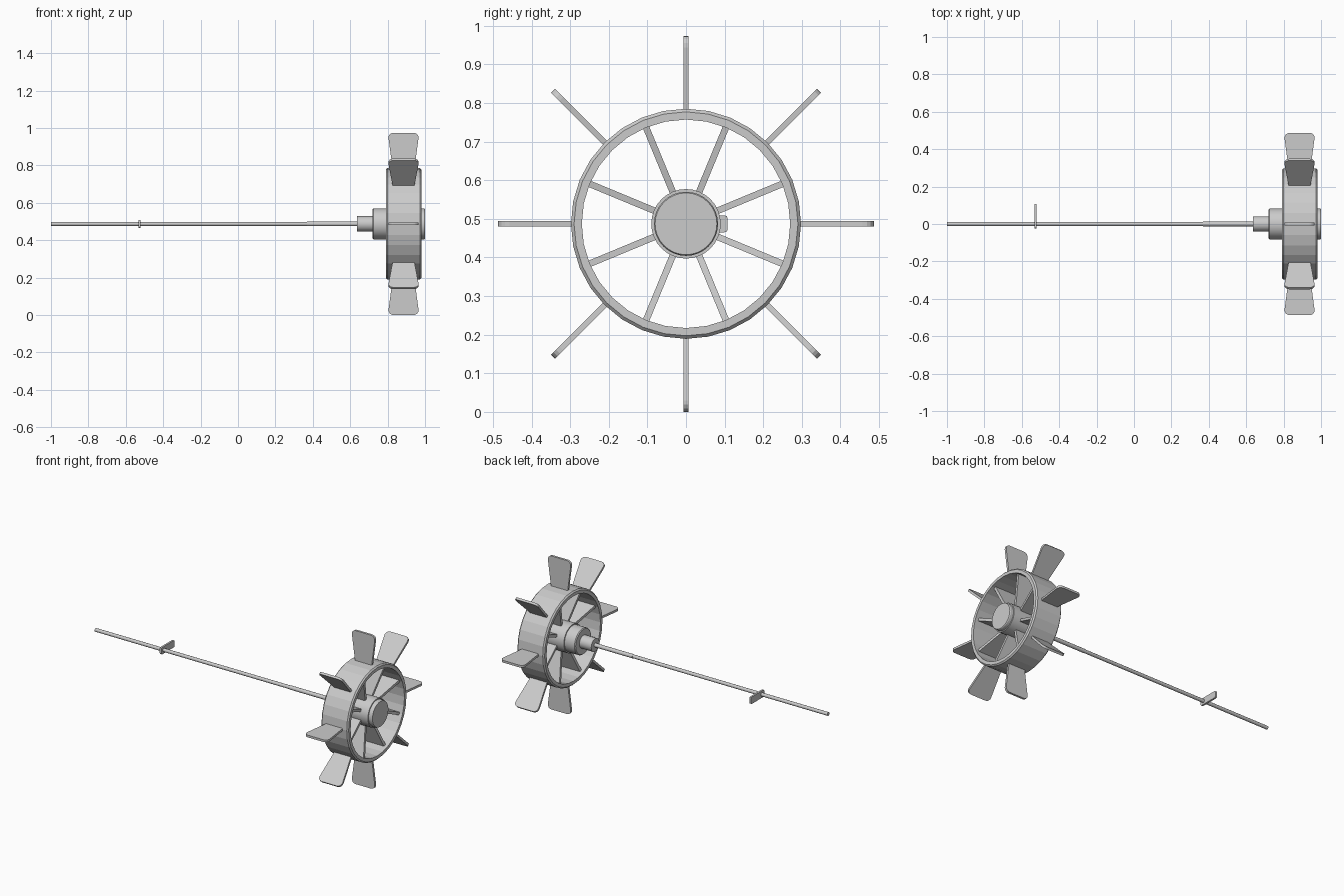
import bpy, bmesh, math
from mathutils import Matrix, Vector

old = bpy.data.objects.get("Cube")
if old:
    bpy.data.objects.remove(old, do_unlink=True)

AXLE_Z = 0.487
WHEEL_X = 0.885
COUNT = 8

grey = bpy.data.materials.new("plain grey")
grey.use_nodes = True
GREY = (0.6, 0.6, 0.6, 1)
grey.diffuse_color = GREY
grey.node_tree.nodes["Principled BSDF"].inputs["Base Color"].default_value = GREY


def finish(name, bm, angle=None):
    """Turn a mesh built around the x axis into an object at axle height."""
    bmesh.ops.recalc_face_normals(bm, faces=bm.faces)
    mesh = bpy.data.meshes.new(name)
    bm.to_mesh(mesh)
    bm.free()
    mesh.materials.append(grey)
    ob = bpy.data.objects.new(name, mesh)
    ob.location.z = AXLE_Z
    bpy.context.collection.objects.link(ob)
    if angle:
        bpy.ops.object.select_all(action='DESELECT')
        ob.select_set(True)
        bpy.context.view_layer.objects.active = ob
        bpy.ops.object.shade_smooth_by_angle(angle=math.radians(angle))
    return ob


def lathe(name, profile, sides, closed=False, angle=None):
    """Spin (x, radius) points around the x axis."""
    bm = bmesh.new()
    rings = []
    for i in range(sides):
        t = 2 * math.pi * i / sides
        rings.append([bm.verts.new((x, r * math.sin(t), r * math.cos(t))) for x, r in profile])
    n = len(profile)
    for i in range(sides):
        a, b = rings[i], rings[(i + 1) % sides]
        for j in range(n if closed else n - 1):
            k = (j + 1) % n
            bm.faces.new((a[j], a[k], b[k], b[j]))
    if not closed:
        bm.faces.new([r[0] for r in rings])
        bm.faces.new([r[-1] for r in rings])
    return finish(name, bm, angle)


def plate(name, outline, thick, turn=0, round_from=None, radius=0.03):
    """Extrude an (x, z) outline along y, round its outer corners, turn it about x."""
    bm = bmesh.new()
    face = bm.faces.new([bm.verts.new((x, -thick / 2, z)) for x, z in outline])
    if round_from is not None:
        corners = [v for v in bm.verts if v.co.z > round_from]
        bmesh.ops.bevel(bm, geom=corners, offset=radius, segments=4,
                        profile=0.5, affect='VERTICES')
    face = bm.faces[:]
    ext = bmesh.ops.extrude_face_region(bm, geom=face)
    moved = [g for g in ext["geom"] if isinstance(g, bmesh.types.BMVert)]
    bmesh.ops.translate(bm, verts=moved, vec=Vector((0, thick, 0)))
    bmesh.ops.rotate(bm, verts=bm.verts, cent=(0, 0, 0),
                     matrix=Matrix.Rotation(turn, 3, 'X'))
    return finish(name, bm)


def taper(inner_r, inner_w, outer_r, outer_w):
    return [(WHEEL_X - inner_w, inner_r), (WHEEL_X + inner_w, inner_r),
            (WHEEL_X + outer_w, outer_r), (WHEEL_X - outer_w, outer_r)]


# Rim with slightly chamfered edges
lathe("rim", [(0.79, 0.29), (0.798, 0.298), (0.972, 0.298), (0.98, 0.29),
              (0.98, 0.27), (0.79, 0.27)], 32, closed=True)

# Hub, collar and axle rod
lathe("hub", [(0.72, 0.078), (0.725, 0.083), (0.795, 0.083), (0.795, 0.09),
              (0.975, 0.09), (0.975, 0.083), (0.995, 0.083), (1.0, 0.08)], 32, angle=30)
lathe("collar", [(0.637, 0.041), (0.725, 0.041)], 24, angle=30)
lathe("axle_rod", [(-1.0, 0.011), (0.64, 0.011)], 12, angle=40)
lathe("axle_sleeve", [(0.37, 0.0125), (0.64, 0.0125)], 12, angle=40)

# Paddles outside the rim, spokes inside it
for i in range(COUNT):
    turn = 2 * math.pi * i / COUNT
    plate(f"paddle_{i + 1}", taper(0.285, 0.057, 0.487, 0.084), 0.014, turn, 0.4)
    plate(f"spoke_{i + 1}", taper(0.08, 0.035, 0.275, 0.075), 0.017,
          turn + math.pi / COUNT)

# Trip lever near the free end of the rod
bm = bmesh.new()
bmesh.ops.create_cube(bm, size=1)
bmesh.ops.scale(bm, vec=(0.012, 0.132, 0.044), verts=bm.verts)
bmesh.ops.bevel(bm, geom=[e for e in bm.edges if abs(e.verts[0].co.x - e.verts[1].co.x) > 0.005],
                offset=0.008, segments=2, profile=0.5, affect='EDGES')
bmesh.ops.translate(bm, verts=bm.verts, vec=(-0.527, 0.042, 0))
finish("trip_lever", bm)
